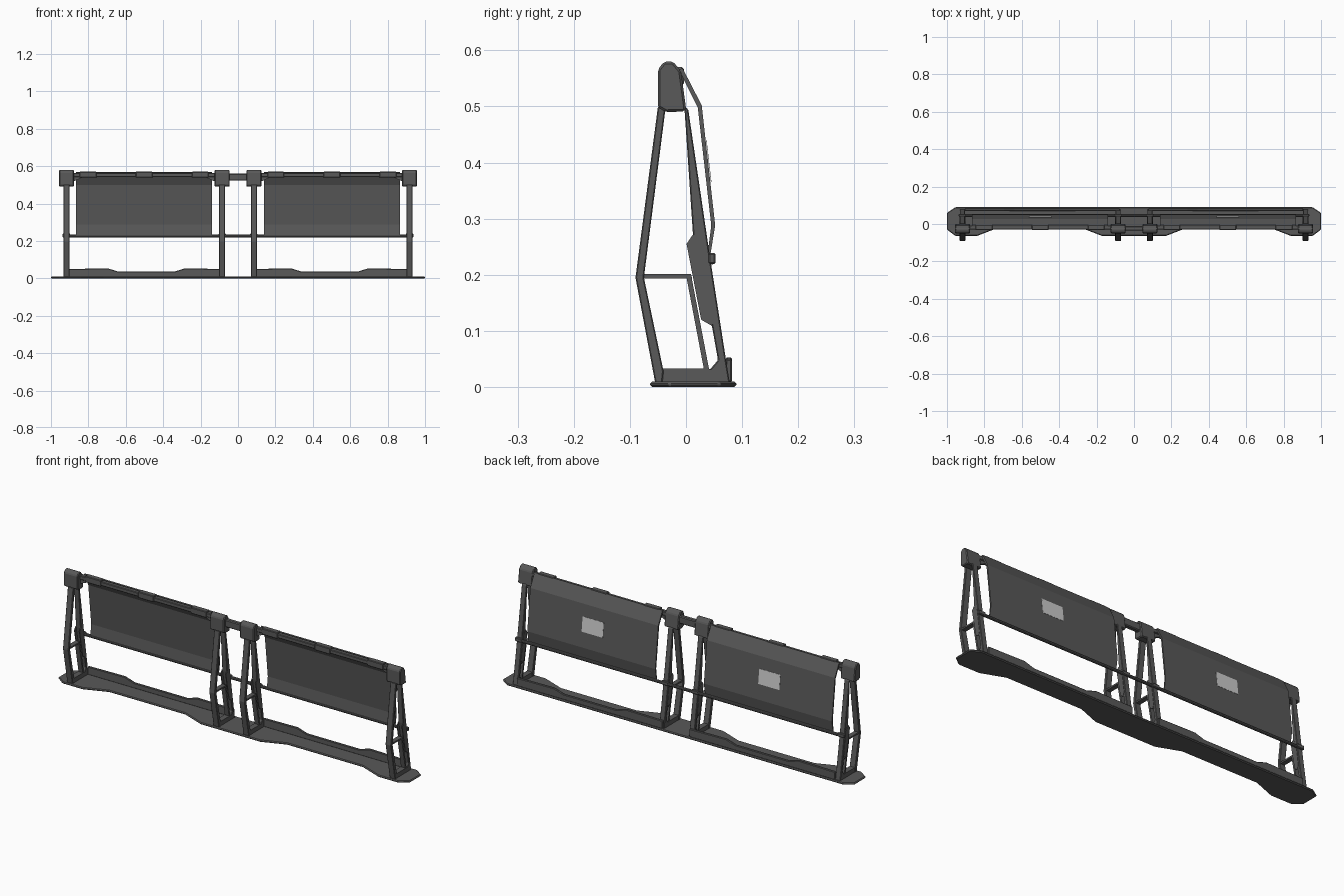
import bpy, bmesh
from math import pi

def material(name, v):
    m = bpy.data.materials.new(name)
    m.diffuse_color = (v, v, v, 1)
    return m

dark = material("dark_metal", 0.1)
light = material("light_label", 0.6)

def prism(name, pts, axis, lo, hi, bevel=0.0, mat=dark):
    """Extrude a 2D outline along an axis: x takes (y,z), y takes (x,z), z takes (x,y)."""
    def place(p, t):
        return {'x': (t, p[0], p[1]), 'y': (p[0], t, p[1]), 'z': (p[0], p[1], t)}[axis]
    bm = bmesh.new()
    a = [bm.verts.new(place(p, lo)) for p in pts]
    b = [bm.verts.new(place(p, hi)) for p in pts]
    n = len(pts)
    bm.faces.new(a)
    bm.faces.new(b[::-1])
    for i in range(n):
        bm.faces.new((a[i], b[i], b[(i + 1) % n], a[(i + 1) % n]))
    bmesh.ops.recalc_face_normals(bm, faces=bm.faces)
    me = bpy.data.meshes.new(name)
    bm.to_mesh(me)
    bm.free()
    ob = bpy.data.objects.new(name, me)
    bpy.context.collection.objects.link(ob)
    me.materials.append(mat)
    if bevel:
        mod = ob.modifiers.new("bevel", 'BEVEL')
        mod.width = bevel
        mod.segments = 1
    return ob

def box(name, x, y, z, bevel=0.0):
    return prism(name, [(y[0], z[0]), (y[1], z[0]), (y[1], z[1]), (y[0], z[1])], 'x', *x, bevel)

def rod(name, x0, x1, y, z, r):
    bpy.ops.mesh.primitive_cylinder_add(vertices=10, radius=r, depth=x1 - x0,
                                        location=((x0 + x1) / 2, y, z), rotation=(0, pi / 2, 0))
    ob = bpy.context.object
    ob.name = name
    ob.data.materials.append(dark)
    bpy.ops.object.shade_smooth_by_angle()

# base plate with wide feet at the ends and centre
front = [(0.17, -0.064), (0.29, -0.018), (0.72, -0.018), (0.84, -0.064), (0.955, -0.064), (1.0, -0.03)]
half = front + [(1.0, 0.06), (0.955, 0.09)]
prism("base_plate", half + [(-x, y) for x, y in half[::-1]], 'z', 0, 0.01, 0.004)

# stands: (y, z) profiles
head = [(-0.05, 0.498), (-0.036, 0.49), (-0.002, 0.491), (0, 0.497), (-0.009, 0.563),
        (-0.023, 0.58), (-0.039, 0.58), (-0.05, 0.566)]
front_leg = [(-0.05, 0.5), (-0.036, 0.5), (-0.075, 0.195), (-0.04, 0.028), (-0.042, 0.008),
             (-0.055, 0.008), (-0.09, 0.195)]
rear_leg = [(-0.003, 0.5), (0.004, 0.495), (0.043, 0.23), (0.071, 0.05), (0.078, 0.008),
            (0.04, 0.008), (0.04, 0.028), (0.057, 0.048), (0.046, 0.11), (0.026, 0.2), (0.0125, 0.27)]
gusset = [(0.0125, 0.272), (0.001, 0.255), (0.027, 0.12), (0.046, 0.109), (0.052, 0.13), (0.036, 0.25)]
inner_strut = [(0.0, 0.2), (0.009, 0.2), (0.041, 0.032), (0.041, 0.024), (0.033, 0.026)]
cross_brace = [(-0.082, 0.193), (0.011, 0.193), (0.009, 0.201), (-0.083, 0.201)]
foot_bar = [(-0.052, 0.008), (0.06, 0.008), (0.055, 0.026), (0.04, 0.033), (-0.046, 0.033)]

for x in (-0.917, -0.085, 0.085, 0.917):
    prism("stand_head", head, 'x', x - 0.04, x + 0.04, 0.004)
    prism("front_leg", front_leg, 'x', x - 0.016, x + 0.016, 0.002)
    prism("rear_leg", rear_leg, 'x', x - 0.014, x + 0.014, 0.002)
    prism("inner_strut", inner_strut, 'x', x - 0.012, x + 0.012)
    prism("cross_brace", cross_brace, 'x', x - 0.012, x + 0.012)
    prism("foot_bar", foot_bar, 'x', x - 0.014, x + 0.014)
    for s in (-1, 1):
        prism("gusset", gusset, 'x', x + s * 0.014 - 0.002, x + s * 0.014 + 0.002)
    box("bar_clamp", (x - 0.02, x + 0.02), (0.04, 0.053), (0.219, 0.239), 0.003)

# panels: bent sheet hanging behind the stands
sheet = [(-0.013, 0.566), (-0.006, 0.568), (0.028, 0.502), (0.052, 0.288), (0.043, 0.233),
         (0.038, 0.233), (0.045, 0.288), (0.021, 0.498)]
lip = [(0.415, 0.008), (0.415, 0.036), (0.385, 0.05), (0.19, 0.053), (0.14, 0.036)]
lip = lip + [(-x, z) for x, z in lip[::-1]]
for s in (-1, 1):
    c = s * 0.502
    prism("panel", sheet, 'x', c - 0.364, c + 0.364)
    # label follows the slope of the sheet
    prism("label", [(0.0358, 0.44), (0.0368, 0.44), (0.0454, 0.365), (0.0444, 0.365)],
          'x', c - 0.06, c + 0.06, 0, light)
    # top rail with clips holding the panel
    box("top_rail", (c - 0.385, c + 0.385), (-0.03, -0.008), (0.542, 0.563), 0.003)
    for dx in (-0.3, 0, 0.3):
        box("rail_clip", (c + dx - 0.045, c + dx + 0.045), (-0.033, -0.004), (0.538, 0.57), 0.003)
    for e in (-1, 1):
        xe = c + e * 0.385
        prism("rail_brace", [(xe, 0.55), (xe, 0.515), (xe - e * 0.08, 0.55)], 'y', -0.026, -0.012)
    # rear lip on the base, raised near the ends
    x0, x1 = sorted((s * 0.075, s * 0.905))
    pts = [(x0, 0.008), (x1, 0.008), (x1, 0.05), (x1 - 0.21, 0.053), (x1 - 0.265, 0.036),
           (x0 + 0.265, 0.036), (x0 + 0.21, 0.053), (x0, 0.05)]
    prism("base_lip", pts, 'y', 0.07, 0.082, 0.003)

# shared rails
box("centre_link", (-0.05, 0.05), (-0.036, -0.012), (0.522, 0.56), 0.004)
rod("lower_rail", -0.93, 0.93, 0.045, 0.226, 0.008)
